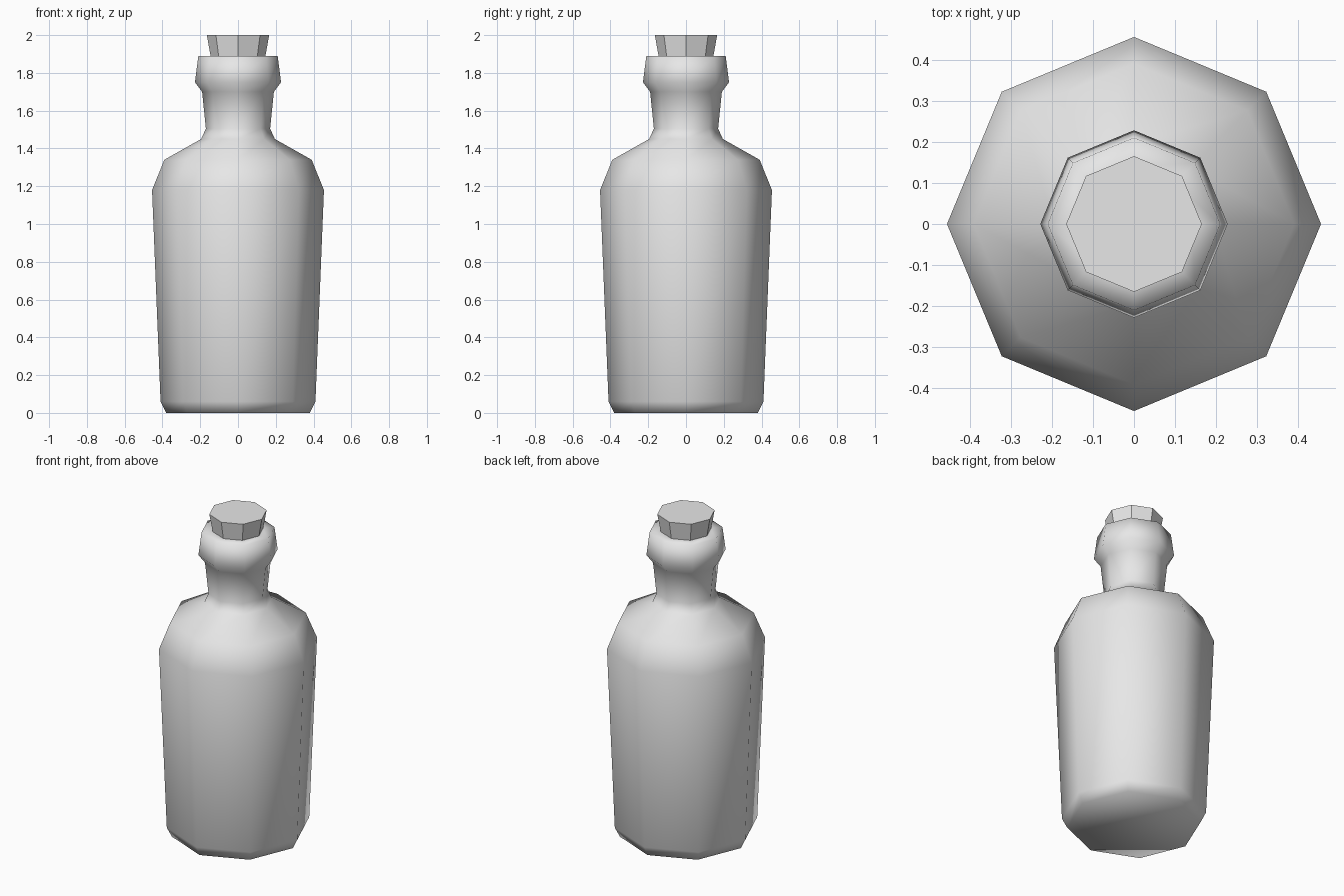
import bpy
import bmesh
import math

cube = bpy.data.objects.get("Cube")
if cube:
    bpy.data.objects.remove(cube, do_unlink=True)

SIDES = 8

# Single plain grey
grey = bpy.data.materials.new("plain grey")
grey.use_nodes = True
colour = (0.8, 0.8, 0.8, 1.0)
grey.diffuse_color = colour
grey.node_tree.nodes["Principled BSDF"].inputs["Base Color"].default_value = colour


def lathe(name, profile, smooth):
    """Closed octagonal solid from (radius, height) points, bottom to top."""
    bm = bmesh.new()
    rings = []
    for r, z in profile:
        angles = [math.tau * i / SIDES for i in range(SIDES)]
        rings.append([bm.verts.new((r * math.cos(a), r * math.sin(a), z)) for a in angles])
    for low, high in zip(rings, rings[1:]):
        for i in range(SIDES):
            j = (i + 1) % SIDES
            bm.faces.new((low[i], low[j], high[j], high[i]))
    bm.faces.new(rings[0][::-1])
    bm.faces.new(rings[-1])
    for f in bm.faces:
        f.smooth = smooth
    mesh = bpy.data.meshes.new(name)
    bm.to_mesh(mesh)
    bm.free()
    mesh.materials.append(grey)
    obj = bpy.data.objects.new(name, mesh)
    bpy.context.collection.objects.link(obj)
    return obj


# Bottle: base bevel, tapered body, shoulder, neck, flared lip
lathe("bottle", [
    (0.38, 0.0), (0.41, 0.06),
    (0.455, 1.18), (0.39, 1.34),
    (0.195, 1.45), (0.17, 1.505),
    (0.19, 1.70), (0.228, 1.75),
    (0.21, 1.89), (0.14, 1.89),
], True)

# Tapered stopper, sunk slightly into the lip
lathe("cork", [(0.138, 1.85), (0.165, 2.0)], False)
